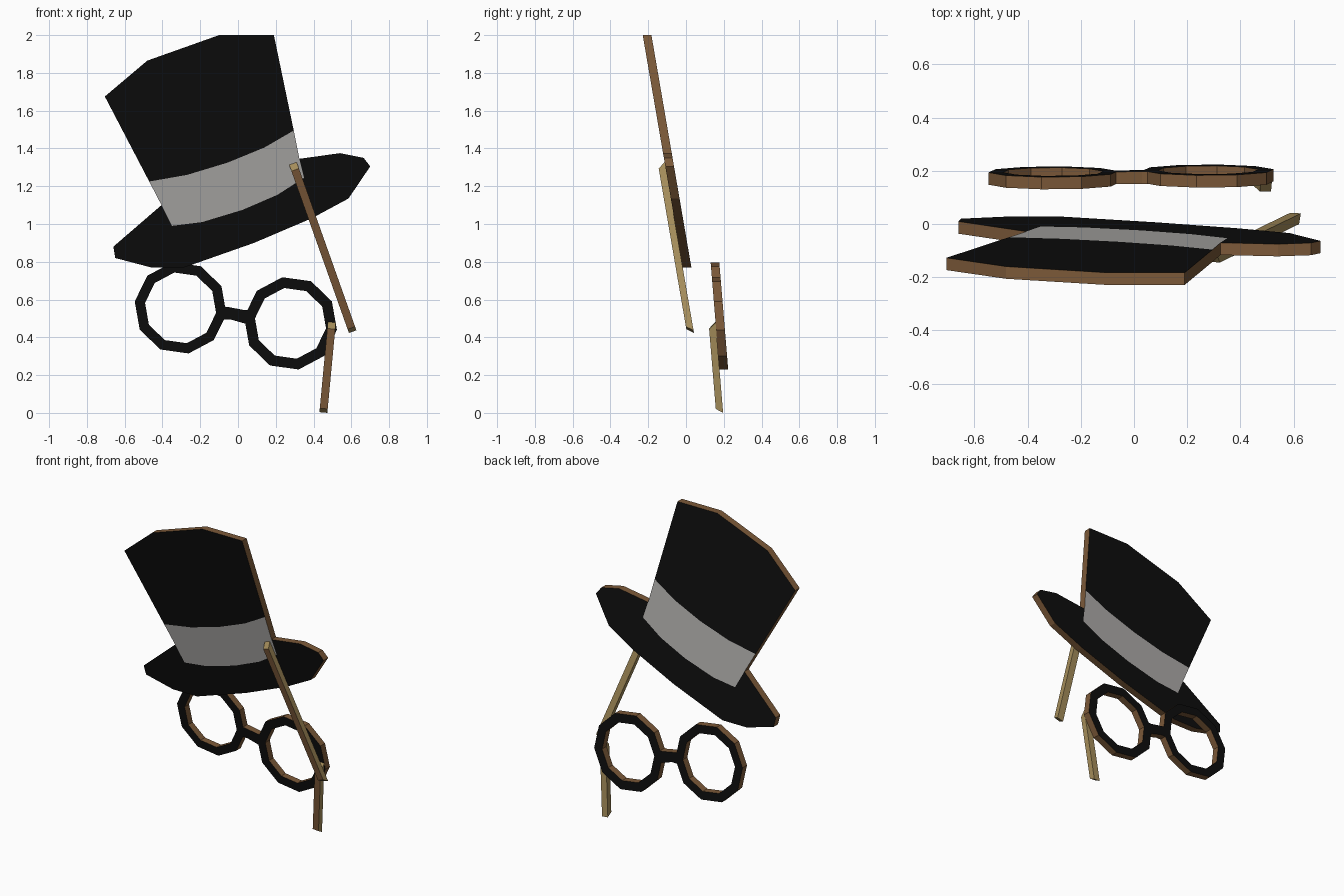
import bpy, bmesh
from math import cos, sin, radians
from mathutils import Vector

cube = bpy.data.objects.get("Cube")
if cube:
    bpy.data.objects.remove(cube, do_unlink=True)


def material(name, colour):
    mat = bpy.data.materials.new(name)
    mat.use_nodes = True
    mat.diffuse_color = (*colour, 1)
    bsdf = next(n for n in mat.node_tree.nodes if n.type == 'BSDF_PRINCIPLED')
    bsdf.inputs["Base Color"].default_value = (*colour, 1)
    bsdf.inputs["Roughness"].default_value = 0.9
    return mat


black = material("black_card", (0.004, 0.004, 0.004))
grey = material("grey_band", (0.42, 0.41, 0.4))
brown = material("brown_edge", (0.2, 0.1, 0.04))
tan = material("tan_wood", (0.38, 0.27, 0.105))
THICK = 0.046


# Leaning planes: depth of each prop's middle at a given height
def hat_plane(z):
    return -0.206 + 0.172 * (2 - z)


def glasses_plane(z):
    return 0.153 + 0.083 * (0.8 - z)


def finish(name, bm, mats):
    bmesh.ops.recalc_face_normals(bm, faces=bm.faces)
    mesh = bpy.data.meshes.new(name)
    bm.to_mesh(mesh)
    bm.free()
    for mat in mats:
        mesh.materials.append(mat)
    obj = bpy.data.objects.new(name, mesh)
    bpy.context.collection.objects.link(obj)
    return obj


def slab(name, regions, plane, mats):
    """Flat cut-out: each region is (outline, material index); the rim takes material 0."""
    bm = bmesh.new()
    pairs = {}

    def pair(p):
        key = (round(p[0], 4), round(p[1], 4))
        if key not in pairs:
            y = plane(p[1])
            pairs[key] = [bm.verts.new((p[0], y + s * THICK / 2, p[1])) for s in (-1, 1)]
        return pairs[key]

    for outline, index in regions:
        both = [pair(p) for p in outline]
        for side in (0, 1):
            bm.faces.new([v[side] for v in both]).material_index = index
    back_of = {f: b for f, b in pairs.values()}
    rim = [e for e in bm.edges if e.is_boundary and e.verts[0] in back_of]
    for a, b in [tuple(e.verts) for e in rim]:
        bm.faces.new((a, b, back_of[b], back_of[a])).material_index = 0
    return finish(name, bm, mats)


def stick(name, top, bottom, plane):
    """Square handle glued to the front of a prop, with bevelled front ends."""
    width, depth, bevel = 0.042, 0.037, 0.035
    top, bottom = Vector(top), Vector(bottom)
    along = (top - bottom).normalized()
    across = Vector((along.y, -along.x)) * width / 2
    bm = bmesh.new()
    loops = []
    for trim, offset in ((bevel, -depth), (0, 0)):
        hi, lo = top - along * trim, bottom + along * trim * 0.6
        corners = (hi - across, hi + across, lo + across, lo - across)
        loops.append([bm.verts.new((c.x, plane(c.y) - THICK / 2 + offset, c.y)) for c in corners])
    front, back = loops
    bm.faces.new(front).material_index = 1
    bm.faces.new(back)
    for i in range(4):
        j = (i + 1) % 4
        bm.faces.new((front[i], front[j], back[j], back[i]))
    return finish(name, bm, (tan, brown))


# Top hat: crown, band and brim share their border points
crown_top = [(.19, 2), (-.1, 2), (-.48, 1.865), (-.705, 1.675)]
band_top = [(-.47, 1.225), (-.27, 1.26), (-.055, 1.325), (.14, 1.405), (.295, 1.495)]
band_low = [(-.35, .99), (-.19, 1.01), (.025, 1.075), (.21, 1.155), (.35, 1.245)]
join_left, join_right = (-.405, 1.1), (.325, 1.345)
brim_edge = [(-.66, .88), (-.65, .82), (-.46, .77), (-.285, .77), (.085, .9), (.39, 1.03),
             (.585, 1.135), (.7, 1.305), (.665, 1.35), (.54, 1.375)]
slab("top_hat", [
    (crown_top + band_top, 1),
    ([join_left] + band_low + [join_right] + band_top[::-1], 2),
    ([join_left] + brim_edge + [join_right] + band_low[::-1], 1),
], hat_plane, (brown, black, grey))


# Spectacles: two ten-sided rims and a bridge
def rim_regions(cx, cz, outer, inner):
    def point(r, i):
        a = radians(28 + 36 * (i % 10))
        return (cx + r * cos(a), cz + r * sin(a))
    return [([point(outer, i), point(outer, i + 1), point(inner, i + 1), point(inner, i)], 1)
            for i in range(10)]


slab("left_rim", rim_regions(.278, .474, .248, .19), glasses_plane, (brown, black))
slab("right_rim", rim_regions(-.304, .556, .245, .19), glasses_plane, (brown, black))
bridge = [(-.095, .565), (-.05, .56), (.03, .545), (.07, .545),
          (.07, .465), (.03, .475), (-.04, .495), (-.095, .495)]
slab("bridge", [(bridge, 1)], glasses_plane, (brown, black))

# Handles
stick("hat_stick", (.291, 1.32), (.607, .43), hat_plane)
stick("glasses_stick", (.497, .48), (.452, .002), glasses_plane)
